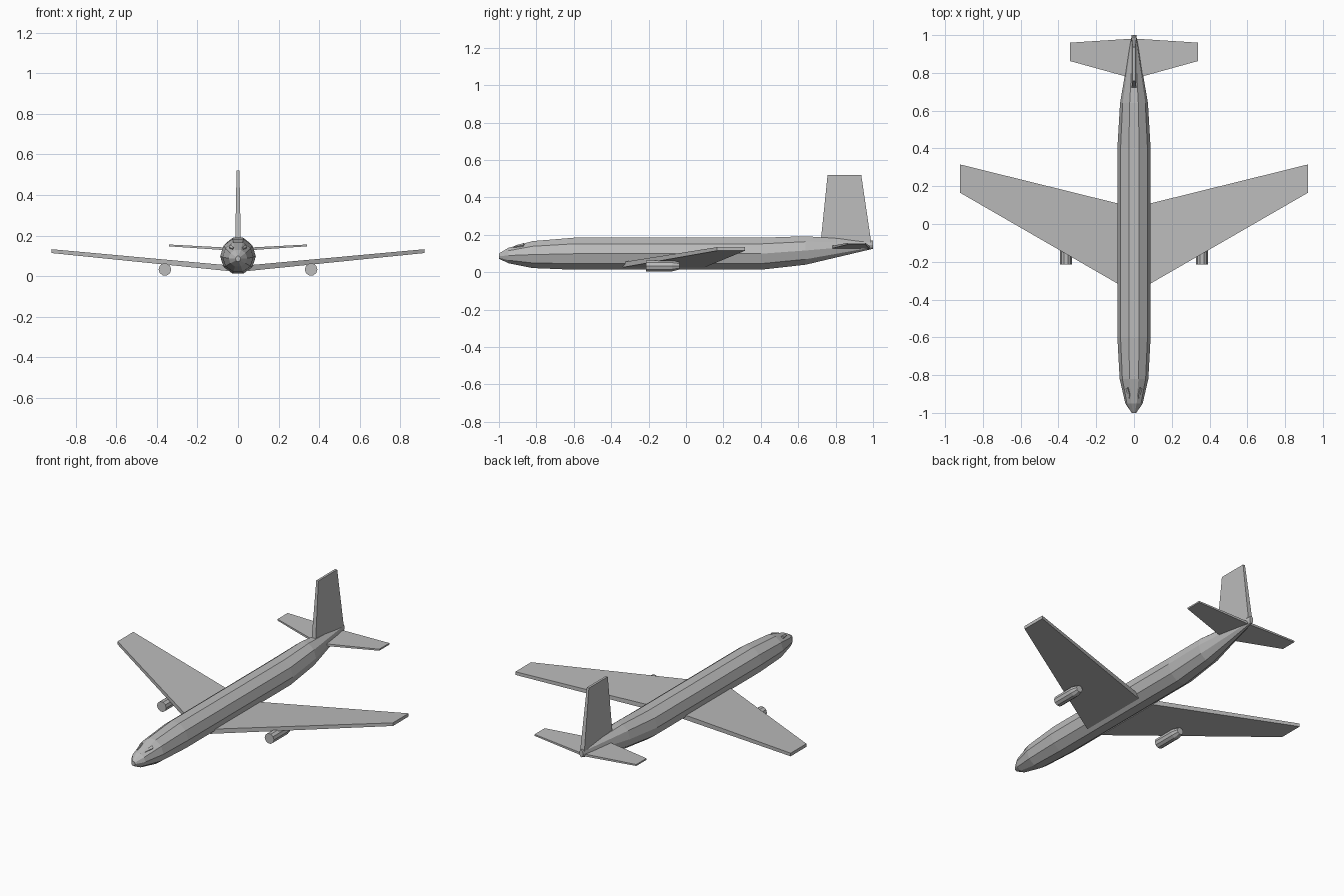
import bpy, bmesh
from math import sin, cos, pi
from mathutils import Vector

cube = bpy.data.objects.get("Cube")
if cube:
    bpy.data.objects.remove(cube, do_unlink=True)

grey = bpy.data.materials.new("plain grey")
grey.use_nodes = True
colour = (0.5, 0.5, 0.5, 1)
grey.diffuse_color = colour
grey.node_tree.nodes["Principled BSDF"].inputs["Base Color"].default_value = colour


def loft(name, rings):
    """Skin a closed solid through matching rings of points."""
    bm = bmesh.new()
    loops = [[bm.verts.new(p) for p in ring] for ring in rings]
    n = len(loops[0])
    for a, b in zip(loops, loops[1:]):
        for i in range(n):
            j = (i + 1) % n
            bm.faces.new((a[i], a[j], b[j], b[i]))
    bm.faces.new(loops[0])
    bm.faces.new(loops[-1])
    bmesh.ops.recalc_face_normals(bm, faces=bm.faces)
    mesh = bpy.data.meshes.new(name)
    bm.to_mesh(mesh)
    bm.free()
    mesh.materials.append(grey)
    obj = bpy.data.objects.new(name, mesh)
    bpy.context.collection.objects.link(obj)
    return obj


def tube_ring(x, y, bottom, top, half_width, sides=10):
    """Upright polygon ring with a flat top."""
    mid, tall = (top + bottom) / 2, (top - bottom) / 2 / cos(pi / sides)
    angles = [(i + 0.5) * 2 * pi / sides for i in range(sides)]
    return [(x + half_width * sin(a), y, mid + tall * cos(a)) for a in angles]


def panel_ring(x, front, back, z, thick):
    """Cross-section of a flat lifting surface."""
    low, high = z - thick / 2, z + thick / 2
    return [(x, front, low), (x, back, low), (x, back, high), (x, front, high)]


# Fuselage: y, bottom, top, half width
stations = [
    (-1.0, 0.072, 0.10, 0.012),
    (-0.95, 0.048, 0.130, 0.046),
    (-0.82, 0.022, 0.166, 0.076),
    (-0.60, 0.013, 0.184, 0.088),
    (0.40, 0.013, 0.184, 0.088),
    (0.64, 0.040, 0.192, 0.074),
    (1.0, 0.125, 0.168, 0.012),
]
loft("fuselage", [tube_ring(0, *s) for s in stations])

# Tail fin
fin = []
for front, back, z, half in ((0.72, 0.99, 0.16, 0.014), (0.757, 0.937, 0.52, 0.007)):
    fin.append([(-half, front, z), (half, front, z), (half, back, z), (-half, back, z)])
loft("tail_fin", fin)

for side, label in ((1, "left"), (-1, "right")):
    # Swept wing
    loft(label + "_wing", [panel_ring(side * 0.05, -0.337, 0.10, 0.040, 0.028),
                           panel_ring(side * 0.92, 0.165, 0.315, 0.124, 0.019)])
    # Tailplane
    loft(label + "_tailplane", [panel_ring(side * 0.01, 0.772, 0.981, 0.132, 0.014),
                                panel_ring(side * 0.34, 0.863, 0.96, 0.152, 0.009)])
    # Engine pod with a tapered rear
    x = side * 0.36
    loft(label + "_engine", [tube_ring(x, -0.215, 0.004, 0.063, 0.031),
                             tube_ring(x, -0.075, 0.004, 0.063, 0.031),
                             tube_ring(x, -0.035, 0.014, 0.053, 0.021)])
    # Cockpit window plate lying on the sloping nose
    outline = [(0.026, -0.925, 0.133), (0.044, -0.872, 0.142),
               (0.034, -0.865, 0.154), (0.022, -0.905, 0.143)]
    lower = [Vector((side * px, py, pz)) for px, py, pz in outline]
    lift = Vector((side * 0.003, -0.002, 0.005))
    loft(label + "_cockpit_window", [[p - lift for p in lower],
                                     [p + lift * 0.4 for p in lower]])
